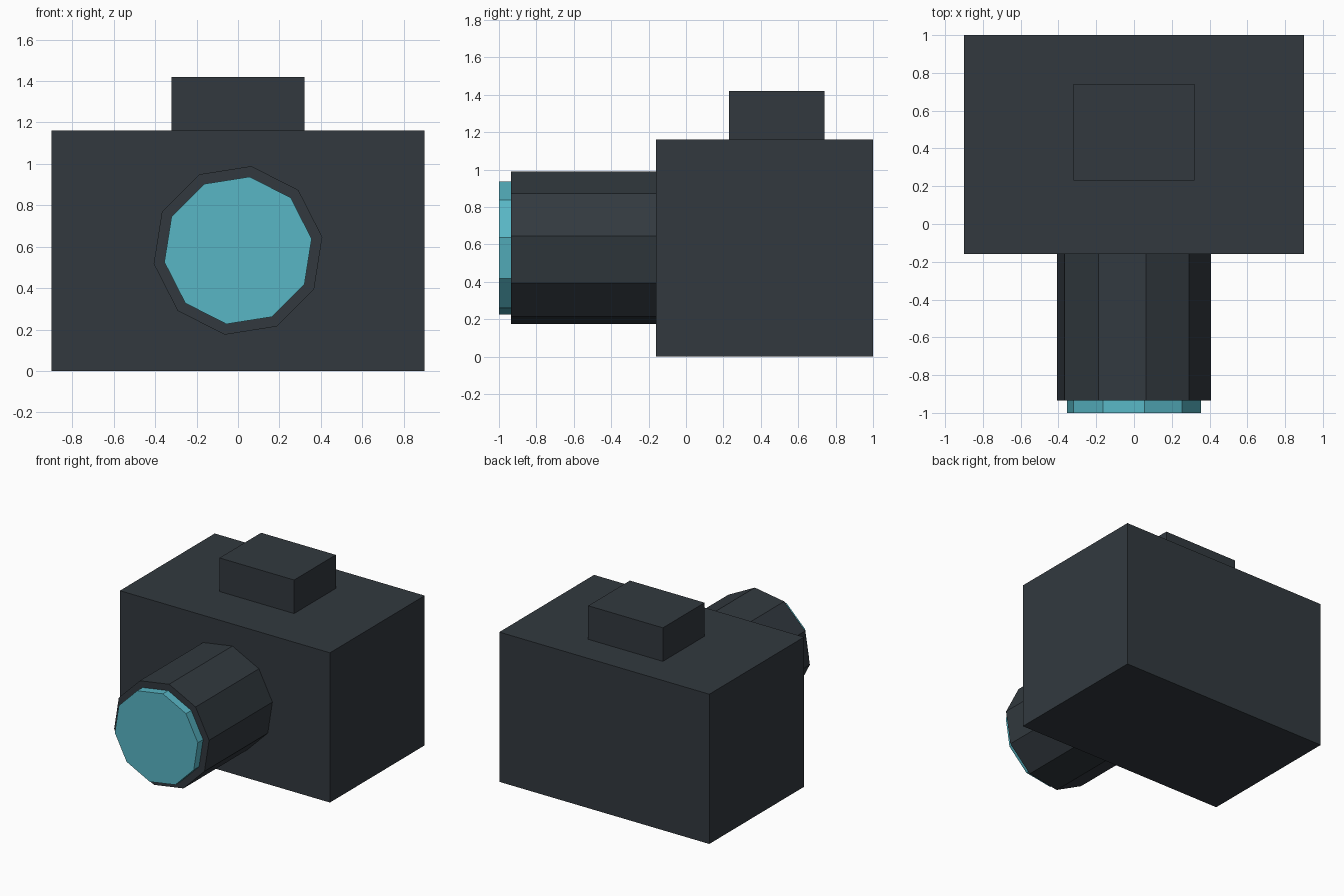
import bpy, math
from mathutils import Matrix

if "Cube" in bpy.data.objects:
    bpy.data.objects.remove(bpy.data.objects["Cube"])


def material(name, rgb):
    # convert sRGB 0-255 to linear
    m = bpy.data.materials.new(name)
    lin = [((c / 255 + 0.055) / 1.055) ** 2.4 for c in rgb]
    m.diffuse_color = (*lin, 1)
    m.use_nodes = True
    m.node_tree.nodes["Principled BSDF"].inputs["Base Color"].default_value = m.diffuse_color
    return m


charcoal = material("charcoal", (50, 57, 63))
teal = material("teal_glass", (88, 182, 197))


def box(name, x, y, z, mat):
    bpy.ops.mesh.primitive_cube_add(size=1)
    ob = bpy.context.object
    ob.name = name
    centre = [(a + b) / 2 for a, b in (x, y, z)]
    size = [b - a for a, b in (x, y, z)]
    ob.data.transform(Matrix.Translation(centre) @ Matrix.Diagonal((*size, 1)))
    ob.data.materials.append(mat)
    return ob


def decagon_tube(name, radius, y0, y1, mat):
    # ten-sided cylinder along y, with one corner 9 degrees above +x
    bpy.ops.mesh.primitive_cylinder_add(vertices=10, radius=radius, depth=y1 - y0)
    ob = bpy.context.object
    ob.name = name
    v = ob.data.vertices[0].co
    spin = math.radians(9) - math.atan2(v.y, v.x)
    ob.data.transform(Matrix.Translation((0, (y0 + y1) / 2, 0.582))
                      @ Matrix.Rotation(math.radians(90), 4, 'X')
                      @ Matrix.Rotation(spin, 4, 'Z'))
    ob.data.materials.append(mat)
    return ob


# Main housing and the block on top
box("camera_body", (-0.9, 0.9), (-0.16, 1.0), (0, 1.16), charcoal)
box("viewfinder", (-0.32, 0.32), (0.23, 0.74), (1.16, 1.42), charcoal)

# Lens barrel and glass
decagon_tube("lens_barrel", 0.412, -0.935, -0.16, charcoal)
decagon_tube("lens_glass", 0.36, -1.0, -0.935, teal)
